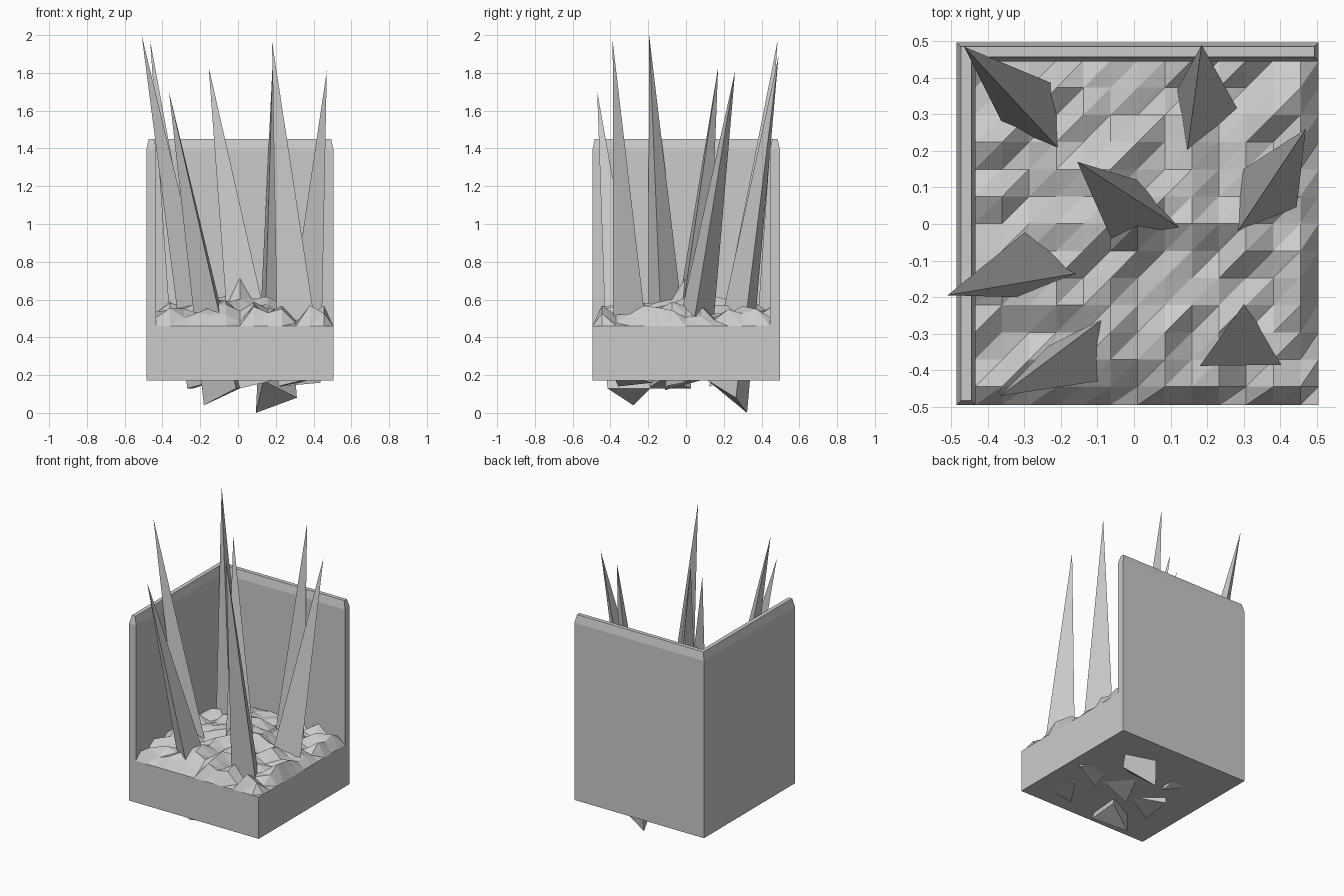
import bpy, bmesh, random
from mathutils import Vector

if "Cube" in bpy.data.objects:
    bpy.data.objects.remove(bpy.data.objects["Cube"])

random.seed(7)
X0, X1, Y0, Y1 = -0.485, 0.505, -0.495, 0.497
Z_BOTTOM, Z_GROUND, Z_WALL = 0.172, 0.46, 1.45


def finish(name, bm):
    bmesh.ops.recalc_face_normals(bm, faces=bm.faces)
    me = bpy.data.meshes.new(name)
    bm.to_mesh(me)
    bm.free()
    ob = bpy.data.objects.new(name, me)
    bpy.context.collection.objects.link(ob)
    return ob


# Base slab with a jagged triangulated top
def axis(lo, hi, n=12, rim=0.05):
    step = (hi - lo - 2 * rim) / n
    return [lo] + [lo + rim + i * step for i in range(n + 1)] + [hi]


bm = bmesh.new()
xs, ys = axis(X0, X1), axis(Y0, Y1)
grid = []
for i, x in enumerate(xs):
    col = []
    for j, y in enumerate(ys):
        edge = i in (0, len(xs) - 1) or j in (0, len(ys) - 1)
        dome = max(0, 1 - (x * x + y * y) / 0.22)
        z = Z_GROUND if edge else random.uniform(0.475, 0.57) + 0.055 * dome
        if i == 7 and j == 7:
            z = 0.72
        col.append(bm.verts.new((x, y, z)))
    grid.append(col)
for i in range(len(xs) - 1):
    for j in range(len(ys) - 1):
        a, b = grid[i][j], grid[i + 1][j]
        c, d = grid[i + 1][j + 1], grid[i][j + 1]
        bm.faces.new((a, b, c))
        bm.faces.new((a, c, d))
rim = [e for e in bm.edges if e.is_boundary]
ext = bmesh.ops.extrude_edge_only(bm, edges=rim)["geom"]
for v in ext:
    if isinstance(v, bmesh.types.BMVert):
        v.co.z = Z_BOTTOM
bmesh.ops.holes_fill(bm, edges=[e for e in bm.edges if e.is_boundary], sides=0)
finish("rocky_base", bm)


# L-shaped back and left walls with a chamfered top
def l_ring(bm, z, inset, t=0.052):
    s = inset
    pts = [(X0 + s, Y0 + s), (X0 + t - s, Y0 + s), (X0 + t - s, Y1 - t + s),
           (X1 - s, Y1 - t + s), (X1 - s, Y1 - s), (X0 + s, Y1 - s)]
    return [bm.verts.new((x, y, z)) for x, y in pts]


bm = bmesh.new()
rings = [l_ring(bm, Z_GROUND, 0), l_ring(bm, Z_WALL - 0.055, 0), l_ring(bm, Z_WALL, 0.012)]
for lo, hi in zip(rings, rings[1:]):
    for k in range(6):
        n = (k + 1) % 6
        bm.faces.new((lo[k], lo[n], hi[n], hi[k]))
top = rings[-1]
bm.faces.new((top[0], top[1], top[2], top[5]))
bm.faces.new((top[2], top[3], top[4], top[5]))
finish("corner_walls", bm)


# Leaning three-sided spikes: tip, then where each edge crosses ground level,
# then the height at which each edge ends below
def spike(name, tip, ground, ends):
    bm = bmesh.new()
    t = Vector(tip)
    apex = bm.verts.new(t)
    base = []
    for (x, y), z in zip(ground, ends):
        k = (t.z - z) / (t.z - 0.53)
        p = t + (Vector((x, y, 0.53)) - t) * k
        base.append(bm.verts.new(p))
    bm.faces.new(base)
    for k in range(3):
        bm.faces.new((apex, base[k], base[(k + 1) % 3]))
    finish(name, bm)


spikes = [
    ((-0.465, 0.485, 1.97), [(-0.225, 0.385), (-0.2, 0.2), (-0.365, 0.285)], (0.22, 0.14, 0.2)),
    ((0.185, 0.49, 1.89), [(0.12, 0.37), (0.28, 0.32), (0.145, 0.195)], (0.0, 0.08, 0.17)),
    ((-0.155, 0.17, 1.83), [(0.01, 0.12), (0.14, -0.02), (-0.06, -0.045)], (0.18, 0.18, 0.12)),
    ((0.47, 0.26, 1.81), [(0.445, 0.05), (0.28, -0.025), (0.3, 0.15)], (0.16, 0.14, 0.2)),
    ((-0.51, -0.195, 2.0), [(-0.295, -0.02), (-0.155, -0.135), (-0.32, -0.2)], (0.13, 0.18, 0.13)),
    ((-0.365, -0.47, 1.70), [(-0.235, -0.335), (-0.085, -0.26), (-0.1, -0.43)], (0.04, 0.13, 0.13)),
    ((0.18, -0.388, 1.967), [(0.4, -0.385), (0.3, -0.22), (0.205, -0.365)], (0.2, 0.16, 0.14)),
]
for n, (tip, ground, ends) in enumerate(spikes, 1):
    spike(f"spike_{n}", tip, ground, ends)
